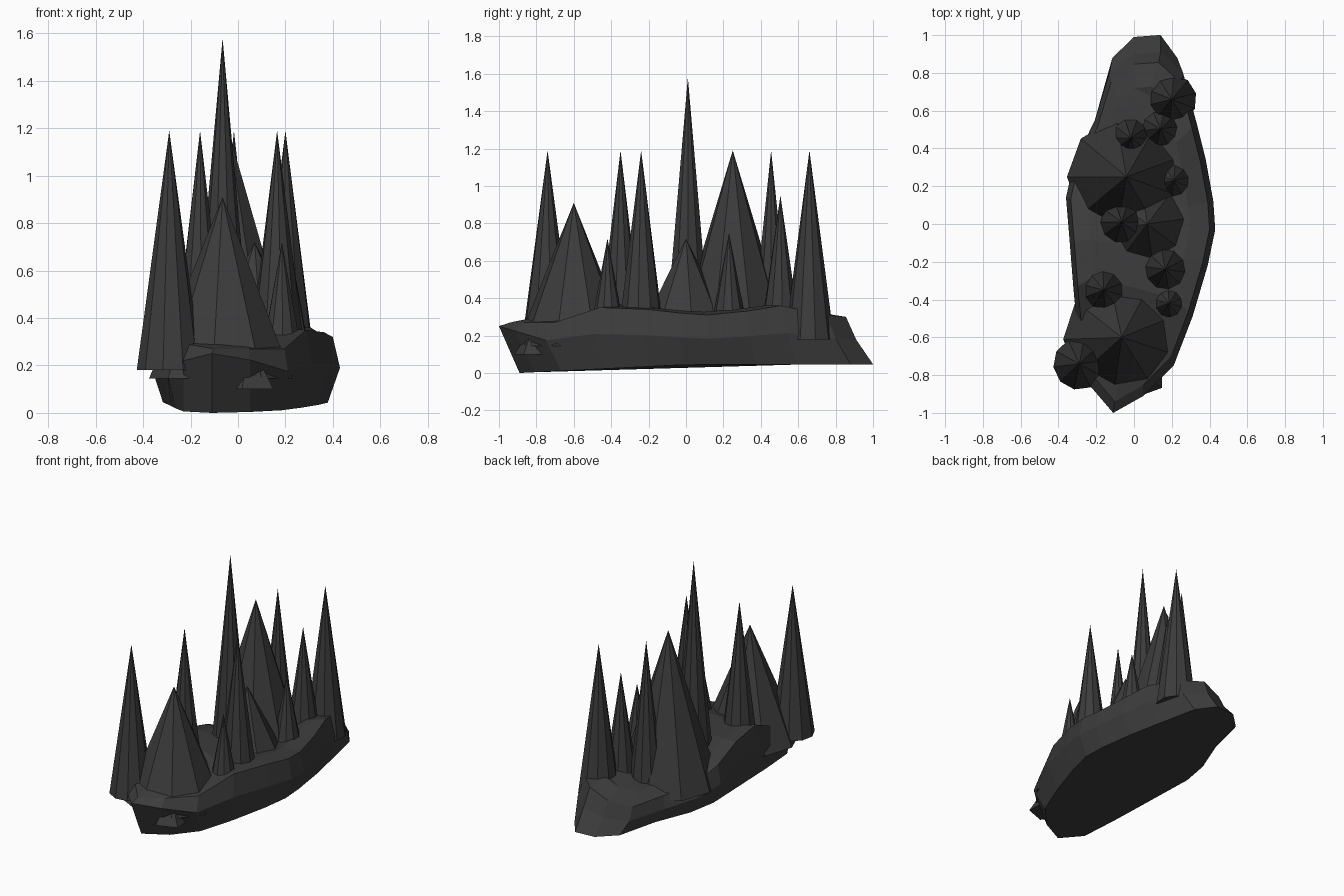
import bpy, bmesh, math
from mathutils import Matrix

if "Cube" in bpy.data.objects:
    bpy.data.objects.remove(bpy.data.objects["Cube"])

dark = bpy.data.materials.new("dark_stone")
dark.diffuse_color = (0.045, 0.045, 0.045, 1)
dark.use_nodes = True
dark.node_tree.nodes["Principled BSDF"].inputs["Base Color"].default_value = dark.diffuse_color


def add_object(name, bm):
    bmesh.ops.recalc_face_normals(bm, faces=bm.faces)
    me = bpy.data.meshes.new(name)
    bm.to_mesh(me)
    bm.free()
    me.materials.append(dark)
    ob = bpy.data.objects.new(name, me)
    bpy.context.collection.objects.link(ob)


def cone(name, x, y, z0, top, r, sides, turn=0.0):
    bm = bmesh.new()
    m = Matrix.Translation((x, y, (z0 + top) / 2)) @ Matrix.Rotation(math.radians(turn), 4, 'Z')
    bmesh.ops.create_cone(bm, cap_ends=True, segments=sides, radius1=r, radius2=0,
                          depth=top - z0, matrix=m)
    bmesh.ops.remove_doubles(bm, verts=bm.verts, dist=1e-5)
    add_object(name, bm)


# Rock slab: outline at mid height (x, y) with the rim height
outline = [
    (-0.11, -1.00, 0.27), (0.05, -0.91, 0.27), (0.21, -0.75, 0.27), (0.31, -0.49, 0.35),
    (0.39, -0.22, 0.34), (0.43, -0.03, 0.32), (0.42, 0.12, 0.31), (0.38, 0.34, 0.33),
    (0.33, 0.54, 0.36), (0.26, 0.80, 0.31), (0.14, 0.91, 0.30), (0.00, 0.90, 0.24),
    (-0.13, 0.80, 0.19), (-0.21, 0.54, 0.20), (-0.32, 0.32, 0.24), (-0.36, 0.14, 0.30),
    (-0.34, -0.10, 0.37), (-0.32, -0.35, 0.39), (-0.30, -0.56, 0.30), (-0.23, -0.86, 0.29),
]


def bottom(x, y, rz):
    by = y * (0.89 if y < 0 else 1.1)
    tip = 1.0 if abs(y) > 0.85 else 0.88
    return (x * tip, by, 0.045 * max(0, min(1, (by + 0.89) / 0.9)))


def middle(x, y, rz):
    end = max(0, (-y - 0.7) / 0.3)
    return (x, y, 0.19 * rz / 0.32 + 0.09 * min(1, end))


rock = bmesh.new()
rings = []
for level in (bottom, middle,
              lambda x, y, rz: (x * 0.93, y * 0.94, rz),
              lambda x, y, rz: (x * 0.68, y * 0.80, rz * 0.7 + 0.11)):
    rings.append([rock.verts.new(level(*p)) for p in outline])
n = len(outline)
for a, b in zip(rings, rings[1:]):
    for i in range(n):
        j = (i + 1) % n
        rock.faces.new((a[i], a[j], b[j], b[i]))
rock.faces.new(rings[0])
# top closed by strips between the two long sides
top = rings[-1]
for i in range(n // 2):
    a, b, c, d = top[i], top[i + 1], top[(n - i - 1) % n], top[-i]
    rock.faces.new([a, b, c] if i == 0 else ([a, b, d] if b is c else [a, b, c, d]))
add_object("rock_base", rock)

# Broad peaks
peaks = [
    (-0.065, -0.60, 0.145, 0.91, 0.31, 9, 12),
    (-0.04, 0.25, 0.16, 1.19, 0.315, 9, 10),
    (0.07, 0.0, 0.20, 0.72, 0.26, 8, 8),
]
for i, p in enumerate(peaks):
    cone(f"broad_peak_{i + 1}", *p)

# Slender spikes: x, y, base z, tip z, radius
spikes = [
    (-0.065, 0.01, 0.20, 1.58, 0.125), (-0.29, -0.74, 0.18, 1.19, 0.138),
    (0.20, 0.66, 0.18, 1.19, 0.132), (-0.16, -0.35, 0.20, 1.19, 0.12),
    (0.165, -0.24, 0.20, 1.19, 0.125), (-0.017, 0.455, 0.18, 1.19, 0.11),
    (0.14, 0.505, 0.20, 0.95, 0.11), (0.21, 0.23, 0.20, 0.75, 0.105),
    (0.185, -0.42, 0.16, 0.72, 0.105),
]
for i, s in enumerate(spikes):
    cone(f"spike_{i + 1}", *s, 10, 18 + i * 7)

# Small outcrop beside the front peak
cone("front_outcrop", 0.05, -0.80, 0.10, 0.30, 0.12, 5, 20)
